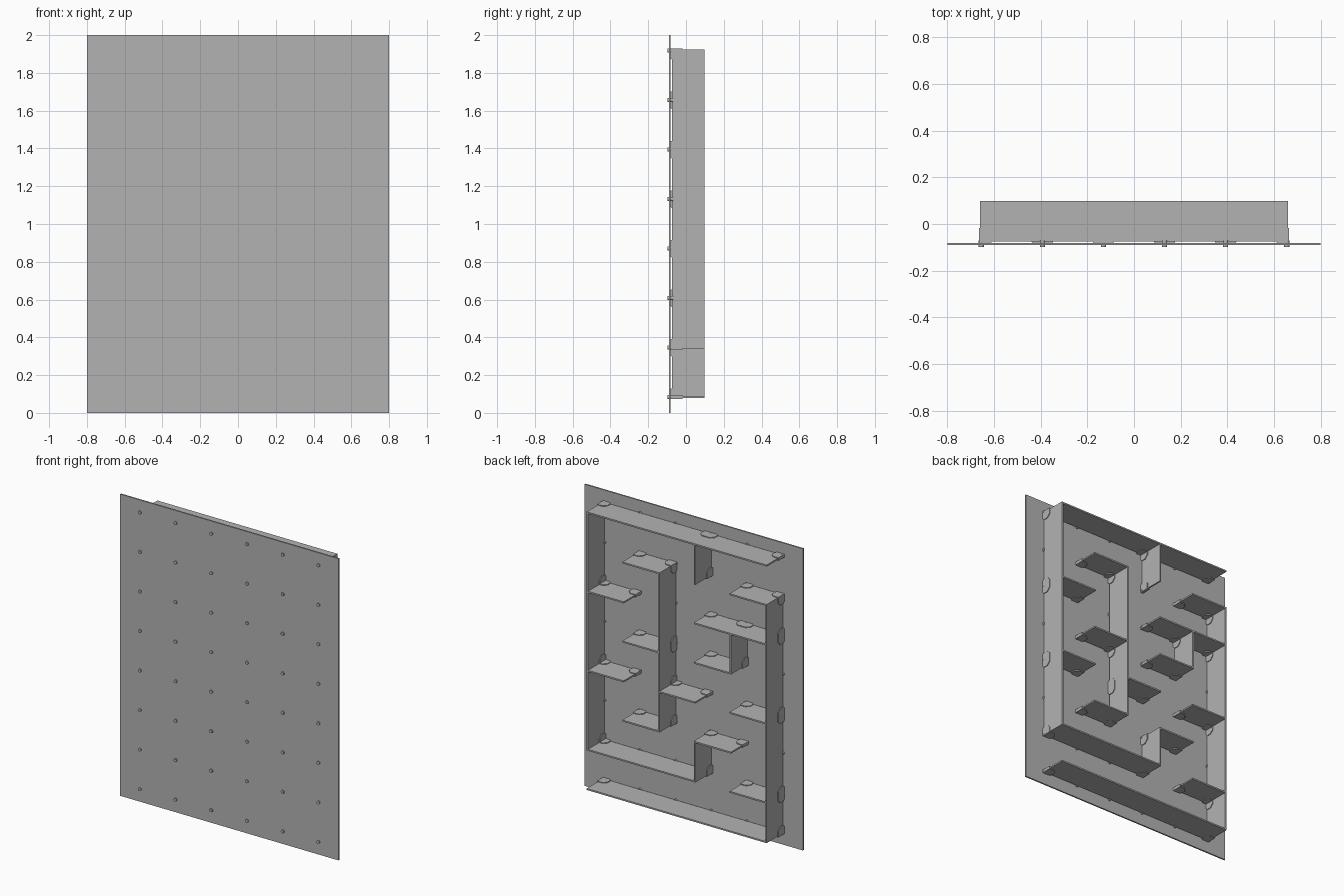
import bpy, bmesh
from mathutils import Matrix, Vector

cube = bpy.data.objects.get("Cube")
if cube:
    bpy.data.objects.remove(cube, do_unlink=True)

grey = bpy.data.materials.new("plain grey")
grey.use_nodes = True
grey.diffuse_color = (0.45, 0.45, 0.45, 1)
grey.node_tree.nodes["Principled BSDF"].inputs["Base Color"].default_value = (0.45, 0.45, 0.45, 1)

STEP = 0.262                     # grid spacing of the maze
COLS, ROWS = 6, 8
HALF = 0.005                     # half the wall thickness
WALL_BACK, WALL_FRONT = 0.098, -0.074
BOARD_BACK, BOARD_FRONT = -0.081, -0.091


def node(c, r):
    return Vector(((c - 2.5) * STEP, 0, 0.084 + r * STEP))


def finish(name, bm):
    bmesh.ops.recalc_face_normals(bm, faces=bm.faces)
    mesh = bpy.data.meshes.new(name)
    bm.to_mesh(mesh)
    bm.free()
    mesh.materials.append(grey)
    obj = bpy.data.objects.new(name, mesh)
    bpy.context.collection.objects.link(obj)
    return obj


def box(name, lo, hi):
    bm = bmesh.new()
    size = Vector(hi) - Vector(lo)
    mid = (Vector(hi) + Vector(lo)) / 2
    bmesh.ops.create_cube(bm, size=1, matrix=Matrix.Translation(mid) @ Matrix.Diagonal((*size, 1)))
    return finish(name, bm)


# Backing board
box("board", (-0.8, BOARD_FRONT, 0), (0.8, BOARD_BACK, 2))

# Maze walls as (column, row) to (column, row); column 0 is at -x, row 0 at the bottom
walls = [
    ((0, 7), (5, 7)), ((0, 0), (5, 0)), ((5, 1), (5, 7)), ((0, 0), (0, 6)),
    ((2, 1), (5, 1)), ((2, 1), (2, 2)), ((1, 2), (2, 2)), ((2, 6), (2, 7)),
    ((4, 5), (5, 5)), ((4, 3), (5, 3)), ((3, 2), (3, 6)),
    ((3, 6), (4, 6)), ((3, 4), (4, 4)), ((3, 2), (4, 2)), ((2, 3), (3, 3)),
    ((0, 6), (1, 6)), ((0, 5), (2, 5)), ((1, 4), (1, 5)), ((1, 4), (2, 4)),
    ((0, 3), (1, 3)), ((0, 1), (1, 1)),
]
arms = {}                        # wall directions leaving each grid point
for a, b in walls:
    pa, pb = node(*a), node(*b)
    box("maze_wall", (pa.x - HALF, WALL_FRONT, pa.z - HALF), (pb.x + HALF, WALL_BACK, pb.z + HALF))
    dc, dr = (1, 0) if a[1] == b[1] else (0, 1)
    n = max(b[0] - a[0], b[1] - a[1])
    for i in range(n):
        c, r = a[0] + i * dc, a[1] + i * dr
        arms.setdefault((c, r), set()).add((dc, dr))
        arms.setdefault((c + dc, r + dr), set()).add((-dc, -dr))


# Bracket arm: tapered outline extruded across the wall thickness
def add_arm(bm, centre, direction):
    along = Vector((direction[0], 0, direction[1]))
    across = Vector((direction[1], 0, direction[0])) * 0.010
    outline = [(-0.010, BOARD_BACK), (0.042, BOARD_BACK), (0.052, -0.068),
               (0.052, -0.040), (0.030, -0.018), (-0.010, -0.018)]
    verts = [bm.verts.new(centre + along * s + Vector((0, y, 0)) - across) for s, y in outline]
    face = bm.faces.new(verts)
    moved = bmesh.ops.extrude_face_region(bm, geom=[face])["geom"]
    bmesh.ops.translate(bm, vec=across * 2, verts=[v for v in moved if isinstance(v, bmesh.types.BMVert)])


brackets = bmesh.new()
for key, dirs in arms.items():
    straight = len(dirs) == 2 and all((-d[0], -d[1]) in dirs for d in dirs)
    if not straight:
        for d in sorted(dirs):
            add_arm(brackets, node(*key), d)
finish("wall_brackets", brackets)

# Round pins through the board at every grid point
pins = bmesh.new()
front, back = -0.098, -0.070
for c in range(COLS):
    for r in range(ROWS):
        place = Matrix.Translation(node(c, r) + Vector((0, (front + back) / 2, 0)))
        bmesh.ops.create_cone(pins, cap_ends=True, segments=16, radius1=0.011, radius2=0.011,
                              depth=back - front, matrix=place @ Matrix.Rotation(1.5708, 4, "X"))
pin_obj = finish("board_pins", pins)
bpy.context.view_layer.objects.active = pin_obj
pin_obj.select_set(True)
bpy.ops.object.shade_smooth_by_angle()
